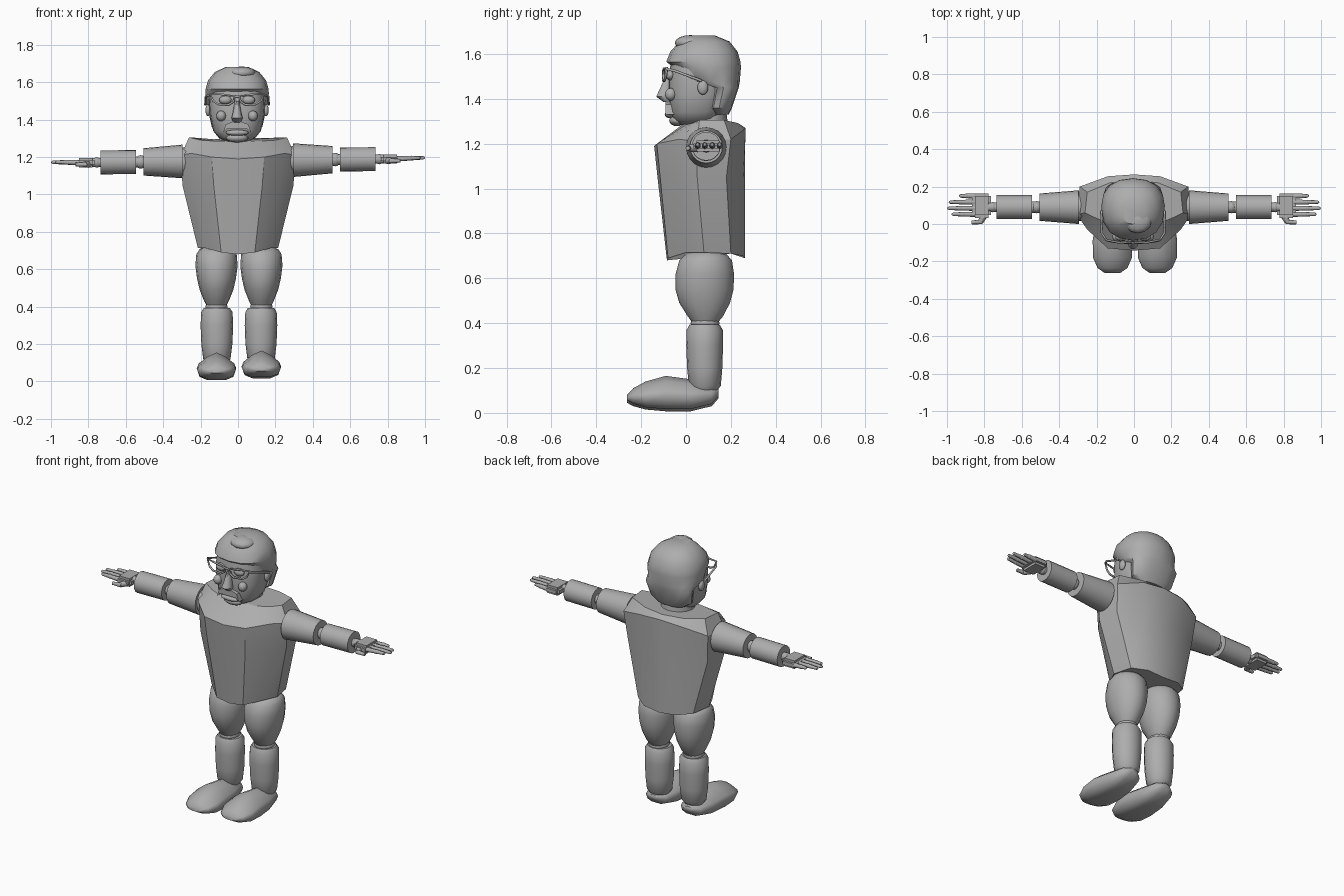
import bpy, bmesh, math
from mathutils import Vector, Matrix

if "Cube" in bpy.data.objects:
    bpy.data.objects.remove(bpy.data.objects["Cube"])

grey = bpy.data.materials.new("plain_grey")
grey.diffuse_color = (0.42, 0.42, 0.42, 1)
grey.use_nodes = True
grey.node_tree.nodes["Principled BSDF"].inputs["Base Color"].default_value = grey.diffuse_color


def finish(name, bm, angle=40):
    bmesh.ops.recalc_face_normals(bm, faces=bm.faces)
    me = bpy.data.meshes.new(name)
    bm.to_mesh(me)
    bm.free()
    me.materials.append(grey)
    ob = bpy.data.objects.new(name, me)
    bpy.context.collection.objects.link(ob)
    bpy.ops.object.select_all(action='DESELECT')
    ob.select_set(True)
    bpy.context.view_layer.objects.active = ob
    bpy.ops.object.shade_smooth_by_angle(angle=math.radians(angle))
    return ob


def skin(name, rings, angle=40):
    """Skin a list of closed point rings and cap both ends."""
    bm = bmesh.new()
    rows = [[bm.verts.new(p) for p in r] for r in rings]
    n = len(rows[0])
    for a, b in zip(rows, rows[1:]):
        for i in range(n):
            j = (i + 1) % n
            bm.faces.new((a[i], a[j], b[j], b[i]))
    bm.faces.new(rows[0][::-1])
    bm.faces.new(rows[-1])
    return finish(name, bm, angle)


def oval(cx, z, rx, y0, y1, n=16, power=1.0):
    """Horizontal oval between y0 and y1; power below 1 makes it squarer."""
    cy, ry = (y0 + y1) / 2, (y1 - y0) / 2
    pts = []
    for i in range(n):
        a = 2 * math.pi * i / n
        c, s = math.cos(a), math.sin(a)
        pts.append((cx + rx * math.copysign(abs(c) ** power, c),
                    cy + ry * math.copysign(abs(s) ** power, s), z))
    return pts


def stack(name, cx, rows, n=16, power=1.0, angle=40):
    return skin(name, [oval(cx, z, rx, y0, y1, n, power) for z, rx, y0, y1 in rows], angle)


def ball(name, loc, size, seg=12):
    bm = bmesh.new()
    bmesh.ops.create_uvsphere(bm, u_segments=seg, v_segments=8, radius=1,
                              matrix=Matrix.Translation(loc) @ Matrix.Diagonal((*size, 1)))
    return finish(name, bm, 60)


def rod(name, p, q, r1, r2, n=20, flat=1.0):
    """Tapered cylinder from p to q."""
    p, q = Vector(p), Vector(q)
    d = q - p
    u = d.cross(Vector((0, 0, 1))).normalized()
    v = u.cross(d).normalized()
    ring = lambda c, r: [c + u * r * math.cos(2 * math.pi * i / n)
                         + v * r * flat * math.sin(2 * math.pi * i / n) for i in range(n)]
    return skin(name, [ring(p, r1), ring(q, r2)], 50)


def tube(name, pts, r, closed):
    cu = bpy.data.curves.new(name, 'CURVE')
    cu.dimensions = '3D'
    cu.bevel_depth = r
    cu.bevel_resolution = 1
    sp = cu.splines.new('POLY')
    sp.points.add(len(pts) - 1)
    for s, p in zip(sp.points, pts):
        s.co = (*p, 1)
    sp.use_cyclic_u = closed
    cu.materials.append(grey)
    bpy.context.collection.objects.link(bpy.data.objects.new(name, cu))


# Torso: half outlines from front centre to back centre, mirrored
def mirrored(half):
    return half + [(-x, y, z) for x, y, z in half[-2:0:-1]]


skin("torso", [mirrored(h) for h in (
    [(0, -.085, .68), (.09, -.08, .69), (.18, 0, .715), (.215, .08, .715),
     (.19, .2, .71), (.11, .255, .70), (0, .262, .69)],
    [(0, -.127, 1.05), (.13, -.115, 1.05), (.23, -.04, 1.05), (.297, .05, 1.05),
     (.275, .18, 1.05), (.13, .255, 1.05), (0, .262, 1.05)],
    [(0, -.142, 1.19), (.14, -.13, 1.2), (.25, -.03, 1.22), (.305, .05, 1.21),
     (.29, .2, 1.22), (.14, .255, 1.26), (0, .265, 1.27)],
    [(0, -.01, 1.29), (.12, 0, 1.285), (.2, .03, 1.29), (.262, .06, 1.305),
     (.25, .17, 1.305), (.13, .22, 1.295), (0, .235, 1.29)])], 28)

# Neck and face
stack("neck", -.005, [(1.26, .1, -.02, .19), (1.34, .09, 0, .18)])
stack("face", -.005, [(1.283, .06, -.03, .1), (1.305, .1, -.055, .14), (1.34, .128, -.072, .16),
                      (1.42, .145, -.078, .19), (1.5, .15, -.078, .2), (1.6, .14, -.06, .2)],
      20, .8, 50)

# Hair cap
stack("hair", -.005, [(1.33, .09, .11, .19), (1.36, .135, .09, .205), (1.45, .155, .1, .235),
                      (1.478, .162, -.02, .24), (1.54, .17, -.055, .245), (1.565, .168, -.088, .243),
                      (1.61, .155, -.07, .23), (1.655, .118, -.03, .195), (1.682, .06, 0, .13)],
      16, .88, 35)
ball("hair_tuft", (.02, .02, 1.65), (.075, .07, .034))

# Nose, moustache, mouth and chin
stack("nose", -.005, [(1.385, .02, -.1, -.06), (1.41, .03, -.135, -.06), (1.43, .024, -.125, -.06),
                      (1.5, .012, -.092, -.06)], 10)
skin("moustache", [[(-.005 + x, y, z) for x, z in
                    ((-.075, 1.33), (-.06, 1.375), (-.02, 1.39), (.02, 1.39), (.06, 1.375),
                     (.075, 1.33), (.055, 1.35), (-.055, 1.35))] for y in (-.05, -.092)])
ball("lips", (-.005, -.073, 1.33), (.062, .022, .016))
ball("chin", (-.005, -.04, 1.303), (.06, .035, .025))

for s, side in ((-1, "left"), (1, "right")):
    cx = -.005
    # Eyes, cheeks, ears
    ball(side + "_eye", (cx + s * .062, -.07, 1.505), (.034, .02, .023))
    ball(side + "_cheek", (cx + s * .085, -.068, 1.42), (.026, .026, .028))
    ball(side + "_ear", (cx + s * .155, .075, 1.45), (.014, .024, .032))
    # Glasses
    tube(side + "_lens_frame", [(cx + s * x, y, z) for x, y, z in
         ((.012, -.1, 1.525), (.02, -.1, 1.495), (.045, -.1, 1.48), (.1, -.095, 1.482),
          (.128, -.09, 1.5), (.145, -.085, 1.538), (.08, -.098, 1.535))], .006, True)
    tube(side + "_glasses_arm", [(cx + s * .143, -.085, 1.532), (cx + s * .167, -.05, 1.525),
                                 (cx + s * .17, .07, 1.48)], .006, False)

    # Arms, level with a slight tilt
    Y = .09
    at = lambda x, y=Y, dz=0: (s * x, y, 1.18 + .012 * s * x + dz)
    ball(side + "_shoulder_joint", at(.29), (.06, .075, .075))
    rod(side + "_upper_arm", at(.295), at(.505), .09, .073)
    rod(side + "_elbow_pin", at(.5), at(.55), .03, .03, 10)
    ball(side + "_elbow", at(.52), (.03, .033, .036))
    rod(side + "_forearm", at(.545), at(.735), .064, .064)
    rod(side + "_wrist_pin", at(.73), at(.78), .025, .025, 10)
    ball(side + "_wrist", at(.755), (.02, .028, .028))

    # Palm, fingers and thumb
    bm = bmesh.new()
    bmesh.ops.create_cube(bm, size=1, matrix=Matrix.Translation(at(.815, .098))
                          @ Matrix.Diagonal((.1, .13, .05, 1)))
    bmesh.ops.bevel(bm, geom=bm.edges[:], offset=.014, segments=2, affect='EDGES')
    finish(side + "_palm", bm, 50)
    for k, (y, tip) in enumerate(((.15, .935), (.117, .99), (.084, .998), (.052, .975))):
        mid = (.86 + tip) / 2
        rod(f"{side}_finger_{k}_base", at(.85, y), at(mid, y, .003), .014, .012, 8)
        rod(f"{side}_finger_{k}_tip", at(mid, y, .003), at(tip - .006, y, .004), .012, .009, 8)
        ball(f"{side}_finger_{k}_knuckle", at(mid, y, .003), (.013,) * 3, 8)
        ball(f"{side}_finger_{k}_end", at(tip - .007, y, .004), (.008,) * 3, 8)
    rod(side + "_thumb_base", at(.8, .05, -.008), at(.82, .012, -.01), .02, .015, 8)
    rod(side + "_thumb_tip", at(.81, .012, -.01), at(.868, .008, -.01), .013, .01, 8)

    # Legs
    cx = .005 + s * .12
    stack(side + "_thigh", cx, [(.4, .05, .03, .14), (.43, .066, .008, .165), (.49, .09, -.03, .196),
                                (.55, .104, -.047, .212), (.62, .113, -.046, .214),
                                (.68, .108, -.03, .205), (.708, .09, .0, .18), (.72, .05, .04, .14)])
    ball(side + "_knee", (cx, .085, .4), (.06, .065, .035))
    stack(side + "_shin", cx - s * .002, [(.095, .055, .03, .135), (.12, .073, .013, .155),
                                          (.2, .083, .005, .162), (.3, .087, .001, .165),
                                          (.37, .084, .003, .164), (.393, .07, .015, .15)])

    # Foot: cross-sections from heel to toe, peaked on top
    dz = s * .005
    rings = []
    for y, w, lo, hi in ((.145, .03, .07, .1), (.115, .07, .035, .125), (.02, .09, .012, .145),
                         (-.09, .106, .012, .16), (-.18, .104, .02, .135),
                         (-.235, .08, .035, .105), (-.263, .04, .05, .075)):
        mid = lo + (hi - lo) * .42
        prof = [(0, hi), (.45, hi - .15 * (hi - lo)), (.9, mid + .18 * (hi - lo)), (1, mid),
                (.85, lo + .12 * (hi - lo)), (.45, lo), (0, lo)]
        prof += [(-x, z) for x, z in prof[-2:0:-1]]
        rings.append([(cx + x * w, y, z + dz) for x, z in prof])
    skin(side + "_foot", rings, 50)

tube("glasses_bridge", [(-.018, -.1, 1.52), (-.005, -.102, 1.525), (.008, -.1, 1.52)], .006, False)
